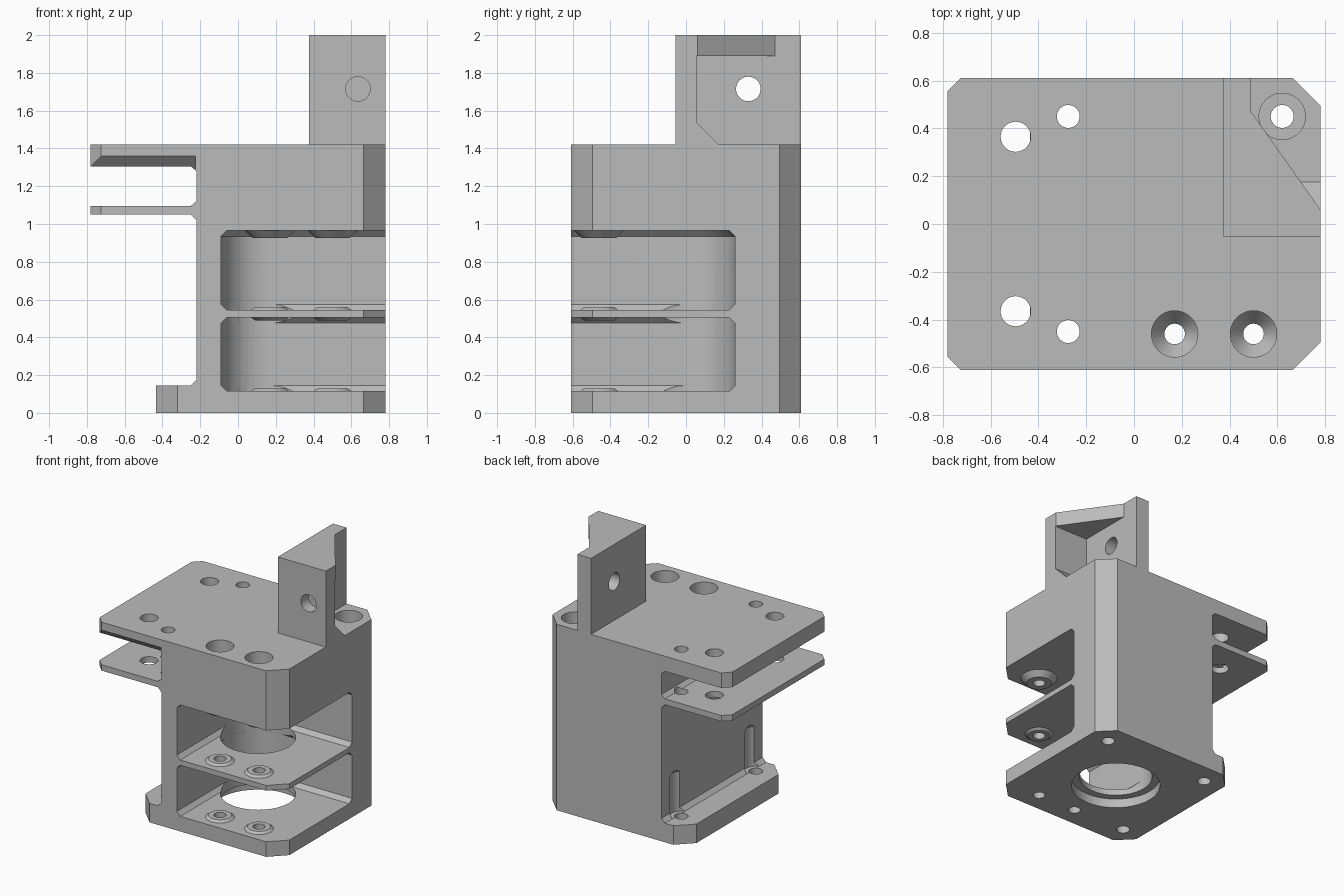
import bpy, bmesh, math
from mathutils import Vector

if "Cube" in bpy.data.objects:
    bpy.data.objects.remove(bpy.data.objects["Cube"], do_unlink=True)

grey = bpy.data.materials.new("plain grey")
grey.use_nodes = True
colour = (0.5, 0.5, 0.5, 1)
grey.diffuse_color = colour
grey.node_tree.nodes["Principled BSDF"].inputs["Base Color"].default_value = colour

PLACE = {"x": lambda u, v, w: (w, u, v),
         "y": lambda u, v, w: (u, w, v),
         "z": lambda u, v, w: (u, v, w)}


def loft(name, rings, axis="z"):
    """Closed solid through matching outlines given as (height, points)."""
    bm = bmesh.new()
    loops = [[bm.verts.new(PLACE[axis](u, v, w)) for u, v in pts] for w, pts in rings]
    n = len(loops[0])
    for low, high in zip(loops, loops[1:]):
        for i in range(n):
            j = (i + 1) % n
            bm.faces.new((low[i], low[j], high[j], high[i]))
    bm.faces.new(loops[0][::-1])
    bm.faces.new(loops[-1])
    bmesh.ops.recalc_face_normals(bm, faces=bm.faces)
    mesh = bpy.data.meshes.new(name)
    bm.to_mesh(mesh)
    bm.free()
    mesh.materials.append(grey)
    ob = bpy.data.objects.new(name, mesh)
    bpy.context.collection.objects.link(ob)
    return ob


def prism(name, pts, start, end, axis="z"):
    return loft(name, [(start, pts), (end, pts)], axis)


def circle(u, v, r, n=40):
    return [(u + r * math.cos(math.tau * i / n), v + r * math.sin(math.tau * i / n))
            for i in range(n)]


def turned(name, u, v, steps, axis="z"):
    """Round solid from (height, radius) steps."""
    return loft(name, [(w, circle(u, v, r)) for w, r in steps], axis)


def corner(name, x, y, size, start, end):
    """Wedge that cuts an upright corner away."""
    sx, sy = math.copysign(1, x), math.copysign(1, y)
    e = 0.05
    pts = [(x + sx * e, y - sy * (size + e)), (x + sx * e, y + sy * e),
           (x - sx * (size + e), y + sy * e)]
    # the slanted line passes through both chamfer ends
    pts[0] = (x + sx * e, y - sy * (size - 0) + sy * -e)
    return prism(name, pts, start, end)


adds, cuts = [], []
R, L, B = 0.78, -0.22, 0.61
CX, BORE, C = 0.17, 0.26, 0.03

# Housing side profile with foot and two shelves, small fillets at the wall
profile = [(R, 0), (R, 1.42), (-R, 1.42), (-R, 1.305), (L - C, 1.305), (L, 1.28),
           (L, 1.12), (L - C, 1.095), (-R, 1.095), (-R, 1.05), (L - C, 1.05),
           (L, 1.02), (L, 0.175), (L - C, 0.145), (-0.435, 0.145), (-0.435, 0)]
housing = prism("housing", profile, -B, B, "y")

# Upright tab: L-shaped walls, top web and foot fillet
walls = [(0.375, -0.055), (R, -0.055), (R, 0.055), (0.49, 0.055), (0.49, B), (0.375, B)]
adds.append(prism("tab_walls", walls, 1.35, 2))
adds.append(prism("tab_web", [(0.45, 0.02), (R, 0.02), (R, 0.06), (0.49, 0.47), (0.45, 0.47)],
                  1.89, 2))
adds.append(prism("tab_fillet", [(0.02, 1.38), (0.02, 1.54), (0.055, 1.54), (0.175, 1.42),
                                 (0.175, 1.38)], 0.45, R, "x"))

# Upright corner chamfers
for side in (-B, B):
    cuts.append(corner("body_corner", R, side, 0.115, -0.1, 1.5))
    cuts.append(corner("shelf_corner", -R, side, 0.055, 1, 1.5))
    cuts.append(corner("foot_corner", -0.435, side, 0.115, -0.1, 0.3))

# Bevel under the front edge of the upper shelf
cuts.append(prism("shelf_bevel", [(-0.66, 1.41), (-0.54, 1.29), (-0.66, 1.29)],
                  -0.9, L - 0.005, "x"))


def pocket_outline(r):
    arc = [(CX - r * math.cos(t), r * math.sin(t))
           for t in (math.pi / 2 * i / 12 for i in range(13))]
    return arc + [(1, r), (1, -1), (CX - r, -1)]


# Two pockets, open to the front and one side, with a rounded inner corner
for low, high in ((0.115, 0.505), (0.545, 0.965)):
    cuts.append(loft("pocket", [(low, pocket_outline(BORE - C)), (low + C, pocket_outline(BORE)),
                                (high - C, pocket_outline(BORE)),
                                (high, pocket_outline(BORE - C))]))

# Large bore through the floor and middle plate, wider at the bottom
cuts.append(turned("bore", CX, 0, [(-0.1, 0.317), (0.07, 0.317), (0.0701, BORE), (0.75, BORE)]))

# Screw bosses inside the pockets, then their holes
bosses = []
for x in (CX, 0.5):
    for face, way, height, wide, slim in ((0.115, 1, 0.015, 0.1, 0.08),
                                          (0.505, -1, 0.015, 0.1, 0.08),
                                          (0.545, 1, 0.015, 0.1, 0.08),
                                          (0.965, -1, 0.04, 0.13, 0.09)):
        bosses.append(turned("boss", x, -0.46, [(face - way * 0.015, wide), (face, wide),
                                                (face + way * height, slim)]))
    cuts.append(turned("front_screw", x, -0.46, [(-0.1, 0.043), (1.05, 0.043),
                                                 (1.12, 0.097), (1.5, 0.097)]))

# Back corner screw with flat counterbore
cuts.append(turned("back_screw", 0.62, 0.45, [(-0.1, 0.048), (1.1, 0.048),
                                              (1.1001, 0.097), (1.5, 0.097)]))

# Shelf holes, foot holes and driver grooves in the wall
for s in (-1, 1):
    cuts.append(turned("shelf_hole", -0.495, s * 0.365, [(0.9, 0.063), (1.5, 0.063)]))
    cuts.append(turned("foot_hole", -0.275, s * 0.45, [(-0.1, 0.048), (1.5, 0.048)]))
    cuts.append(turned("groove", -0.275, s * 0.45, [(0.146, 0.08), (0.45, 0.08), (0.51, 0.03)]))

# Tab holes: one through the side wall, one blind in the front wall
cuts.append(turned("side_hole", 0.33, 1.715, [(0.3, 0.065), (0.6, 0.065)], "x"))
cuts.append(turned("front_hole", 0.635, 1.715, [(-0.1, 0.065), (0.035, 0.065)], "y"))


def combine(ob, tools, operation):
    for tool in tools:
        mod = ob.modifiers.new(tool.name, "BOOLEAN")
        mod.operation = operation
        mod.solver = "EXACT"
        mod.object = tool
        tool.hide_render = True
    bpy.context.view_layer.update()
    graph = bpy.context.evaluated_depsgraph_get()
    mesh = bpy.data.meshes.new_from_object(ob.evaluated_get(graph))
    ob.modifiers.clear()
    ob.data = mesh
    for tool in tools:
        bpy.data.objects.remove(tool, do_unlink=True)


# Pockets come before bosses; screw holes come last
first = [c for c in cuts if c.name.startswith(("pocket", "bore", "body", "shelf_c", "foot_c",
                                               "shelf_b"))]
last = [c for c in cuts if c not in first]
combine(housing, first, "DIFFERENCE")
combine(housing, adds + bosses, "UNION")
combine(housing, last, "DIFFERENCE")

for ob in bpy.context.selected_objects:
    ob.select_set(False)
housing.select_set(True)
bpy.context.view_layer.objects.active = housing
bpy.ops.object.shade_smooth_by_angle(angle=math.radians(30))
